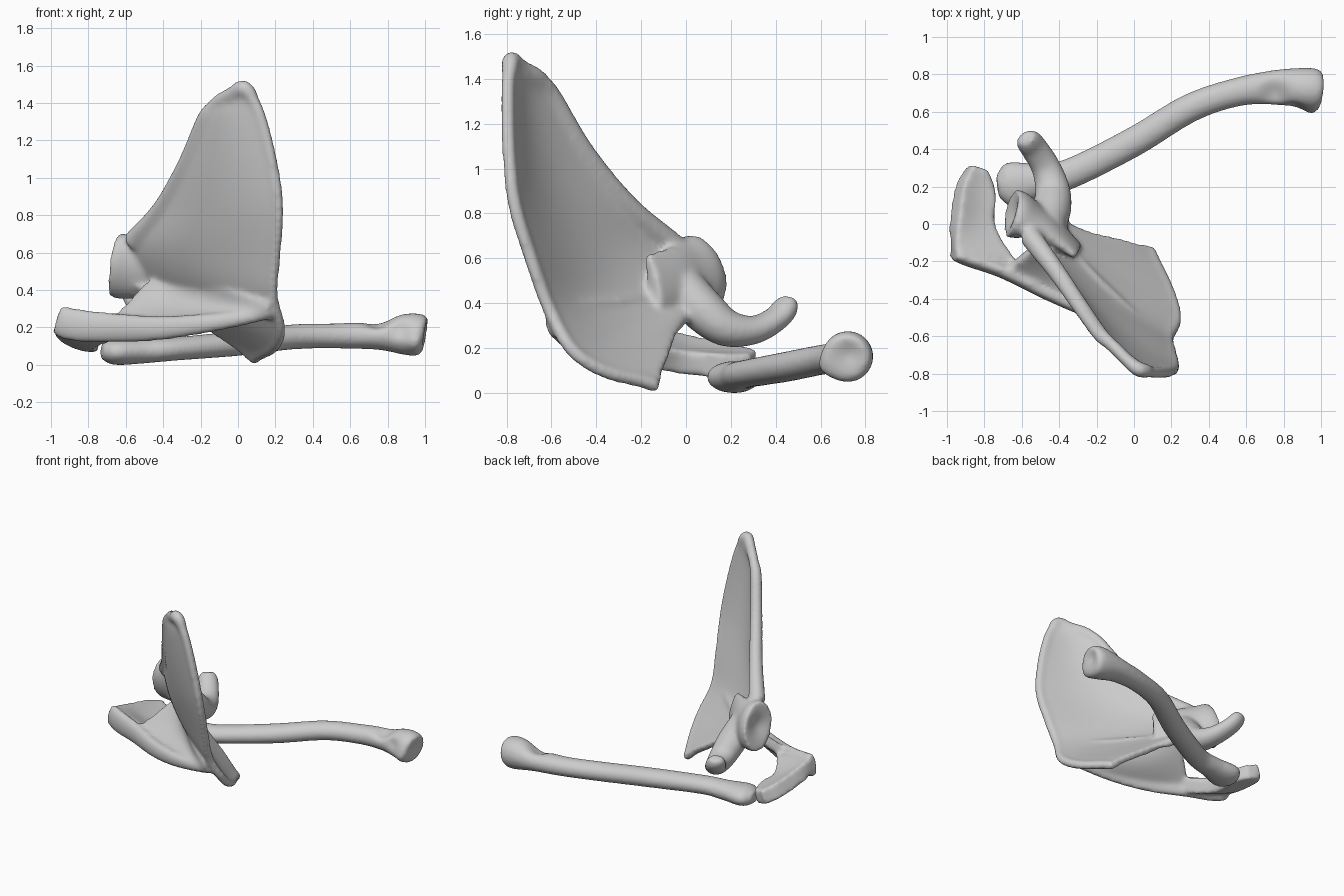
import bpy, bmesh, math
from mathutils import Vector

if "Cube" in bpy.data.objects:
    bpy.data.objects.remove(bpy.data.objects["Cube"])


def spline(pts, n):
    """Catmull-Rom samples through points of any dimension."""
    P = [Vector(p) for p in pts]
    P = [P[0] * 2 - P[1]] + P + [P[-1] * 2 - P[-2]]
    out = []
    for i in range(n):
        u = i / (n - 1) * (len(P) - 3)
        k = min(int(u), len(P) - 4)
        t = u - k
        a, b, c, d = P[k:k + 4]
        out.append((b * 2 + (c - a) * t + (a * 2 - b * 5 + c * 4 - d) * t * t
                    + (b * 3 - a - c * 3 + d) * t ** 3) * 0.5)
    return out


def make(name, grid, closed):
    bm = bmesh.new()
    rows = [[bm.verts.new(p) for p in r] for r in grid]
    m = len(rows[0])
    for a, b in zip(rows, rows[1:]):
        for j in range(m if closed else m - 1):
            k = (j + 1) % m
            bm.faces.new((a[j], a[k], b[k], b[j]))
    if closed:
        bm.faces.new(rows[0])
        bm.faces.new(rows[-1])
    bmesh.ops.recalc_face_normals(bm, faces=bm.faces)
    me = bpy.data.meshes.new(name)
    bm.to_mesh(me)
    bm.free()
    ob = bpy.data.objects.new(name, me)
    bpy.context.collection.objects.link(ob)
    return ob


def tube(name, pts, up=(0, 0, 1), n=48, seg=24):
    """Swept ellipse; each point is x, y, z, half width, half height."""
    S = spline(pts, n)
    C = [Vector(s[:3]) for s in S]
    up = Vector(up)
    grid = []
    for i, s in enumerate(S):
        t = (C[min(i + 1, n - 1)] - C[max(i - 1, 0)]).normalized()
        side = t.cross(up).normalized()
        h = side.cross(t)
        grid.append([C[i] + side * s[3] * math.cos(a) + h * s[4] * math.sin(a)
                     for a in (2 * math.pi * k / seg for k in range(seg))])
    return make(name, grid, True)


def sheet(name, rail_a, rail_b, thick, bow=(0, 0, 0), n=40, m=24):
    """Curved plate between two rails, bowed in the middle."""
    A, B = spline(rail_a, n), spline(rail_b, n)
    grid = []
    for i in range(n):
        w = math.sin(math.pi * (1.08 * i / (n - 1) - 0.08))
        grid.append([A[i].lerp(B[i], j / (m - 1))
                     + Vector(bow) * w * math.sin(math.pi * j / (m - 1))
                     for j in range(m)])
    ob = make(name, grid, False)
    mod = ob.modifiers.new("Thickness", 'SOLIDIFY')
    mod.thickness = thick
    mod.offset = 0
    return ob


def apply(ob):
    bpy.ops.object.select_all(action='DESELECT')
    ob.select_set(True)
    bpy.context.view_layer.objects.active = ob
    bpy.ops.object.convert(target='MESH')


def fuse(name, parts, voxel, smooth):
    for p in parts:
        apply(p)
    for p in parts:
        p.select_set(True)
    bpy.context.view_layer.objects.active = parts[0]
    if len(parts) > 1:
        bpy.ops.object.join()
    ob = bpy.context.view_layer.objects.active
    ob.name = name
    r = ob.modifiers.new("Fuse", 'REMESH')
    r.mode = 'VOXEL'
    r.voxel_size = voxel
    s = ob.modifiers.new("Soften", 'SMOOTH')
    s.factor = 0.5
    s.iterations = smooth
    apply(ob)
    ob.data.polygons.foreach_set("use_smooth", [True] * len(ob.data.polygons))
    return ob


def push(ob, centre, radius, move):
    """Soft dent or bump."""
    c, mv = Vector(centre), Vector(move)
    for v in ob.data.vertices:
        v.co += mv * math.exp(-((v.co - c).length / radius) ** 2)


# Shoulder blade plate: inner and outer borders
medial = [(0.08, -0.135, 0.045), (0.19, -0.36, 0.10), (0.225, -0.51, 0.20),
          (0.185, -0.61, 0.38), (0.20, -0.69, 0.6), (0.215, -0.765, 0.85),
          (0.18, -0.79, 1.1), (0.115, -0.795, 1.35), (0.05, -0.785, 1.47)]
lateral = [(-0.36, -0.04, 0.33), (-0.45, 0.05, 0.39), (-0.53, 0.08, 0.45),
           (-0.57, 0.04, 0.53), (-0.56, -0.06, 0.66), (-0.41, -0.26, 0.84),
           (-0.28, -0.45, 1.08), (-0.18, -0.59, 1.32), (-0.13, -0.635, 1.39)]
blade = sheet("blade", medial, lateral, 0.05, (-0.035, -0.06, 0.0), n=70)
medial_rim = tube("medial_rim", [p + (0.032, 0.03) for p in medial], (1, 0.3, 0.2), 70)
lateral_rim = tube("lateral_rim", [p + (r, r) for p, r in zip(
    lateral[4:], (0.06, 0.05, 0.045, 0.042, 0.036))], (1, 0.3, 0.2))
tip_rim = tube("tip_rim", [(-0.16, -0.61, 1.36, 0.036, 0.036), (-0.10, -0.665, 1.415, 0.04, 0.036),
                           (-0.03, -0.735, 1.45, 0.042, 0.036), (0.02, -0.775, 1.475, 0.042, 0.042),
                           (0.06, -0.785, 1.455, 0.04, 0.04), (0.09, -0.79, 1.40, 0.03, 0.03)],
               (1, 0.7, 0.2))

# Spine shelf with its thick free edge
root = [(0.18, -0.60, 0.33), (0, -0.50, 0.40), (-0.2, -0.31, 0.43),
        (-0.36, -0.15, 0.44), (-0.49, -0.08, 0.42)]
edge = [(0.18, -0.585, 0.28), (0, -0.54, 0.25), (-0.22, -0.475, 0.22),
        (-0.45, -0.375, 0.20), (-0.70, -0.25, 0.205)]
shelf = sheet("shelf", root, edge, 0.07, (0.02, 0.04, -0.02))
ridge = tube("ridge", [p + (0.03 + 0.003 * i, 0.03 + 0.013 * i) for i, p in enumerate(edge)]
             + [(-0.88, -0.19, 0.22, 0.04, 0.09), (-0.965, -0.16, 0.245, 0.035, 0.085)])

# Hooked outer tip of the spine
outer = [(-0.97, -0.15, 0.25), (-0.965, 0.0, 0.225), (-0.935, 0.2, 0.185), (-0.88, 0.315, 0.15)]
inner = [(-0.64, -0.22, 0.18), (-0.745, -0.03, 0.14), (-0.745, 0.18, 0.125), (-0.79, 0.29, 0.125)]
acromion = sheet("acromion", outer, inner, 0.11, (0, 0, -0.015))

# Socket and neck
socket = tube("socket", [(-0.30, -0.15, 0.50, 0.03, 0.13), (-0.44, -0.04, 0.51, 0.065, 0.15),
                         (-0.54, 0.015, 0.52, 0.09, 0.165),
                         (-0.61, 0.045, 0.53, 0.12, 0.18), (-0.66, 0.06, 0.54, 0.125, 0.18)],
              (0.0, -0.3, 0.95))

# Beak-shaped hook with a broad base
hook = tube("hook", [(-0.47, -0.02, 0.48, 0.10, 0.10), (-0.44, 0.08, 0.37, 0.105, 0.10),
                     (-0.435, 0.18, 0.295, 0.095, 0.085), (-0.47, 0.30, 0.285, 0.08, 0.065),
                     (-0.53, 0.40, 0.335, 0.075, 0.056), (-0.565, 0.445, 0.39, 0.07, 0.052),
                     (-0.575, 0.46, 0.43, 0.05, 0.035)])

scapula = fuse("shoulder_blade", [blade, medial_rim, lateral_rim, tip_rim, shelf, ridge,
                                  acromion, socket, hook], 0.013, 16)
push(scapula, (-0.68, 0.06, 0.54), 0.085, (0.03, -0.01, 0))
push(scapula, (0.06, -0.15, 0.04), 0.06, (0.0, 0.012, -0.014))
push(scapula, (0.03, -0.78, 1.5), 0.08, (0, 0, 0.012))

# Collar bone
clavicle = fuse("collar_bone", [tube("collar_bone", [
    (-0.73, 0.20, 0.08, 0.06, 0.04), (-0.66, 0.21, 0.075, 0.12, 0.07),
    (-0.50, 0.235, 0.08, 0.09, 0.067), (-0.34, 0.27, 0.09, 0.082, 0.063),
    (0.0, 0.44, 0.12, 0.08, 0.067), (0.3, 0.62, 0.155, 0.077, 0.067),
    (0.55, 0.705, 0.16, 0.077, 0.068), (0.75, 0.73, 0.165, 0.093, 0.08),
    (0.89, 0.725, 0.168, 0.11, 0.11), (0.97, 0.718, 0.165, 0.112, 0.112),
    (1.0, 0.715, 0.16, 0.09, 0.09)], n=70)], 0.013, 8)
push(clavicle, (0.75, 0.70, 0.25), 0.07, (0, 0, -0.035))
push(clavicle, (0.95, 0.60, 0.12), 0.06, (0.0, -0.02, -0.01))
push(clavicle, (1.0, 0.73, 0.18), 0.05, (-0.015, 0, 0))
push(clavicle, (0.86, 0.60, 0.2), 0.05, (0, 0.025, 0))

# Rest the lowest point on the ground
low = min(v.co.z for o in (scapula, clavicle) for v in o.data.vertices)
for o in (scapula, clavicle):
    for v in o.data.vertices:
        v.co.z -= low
